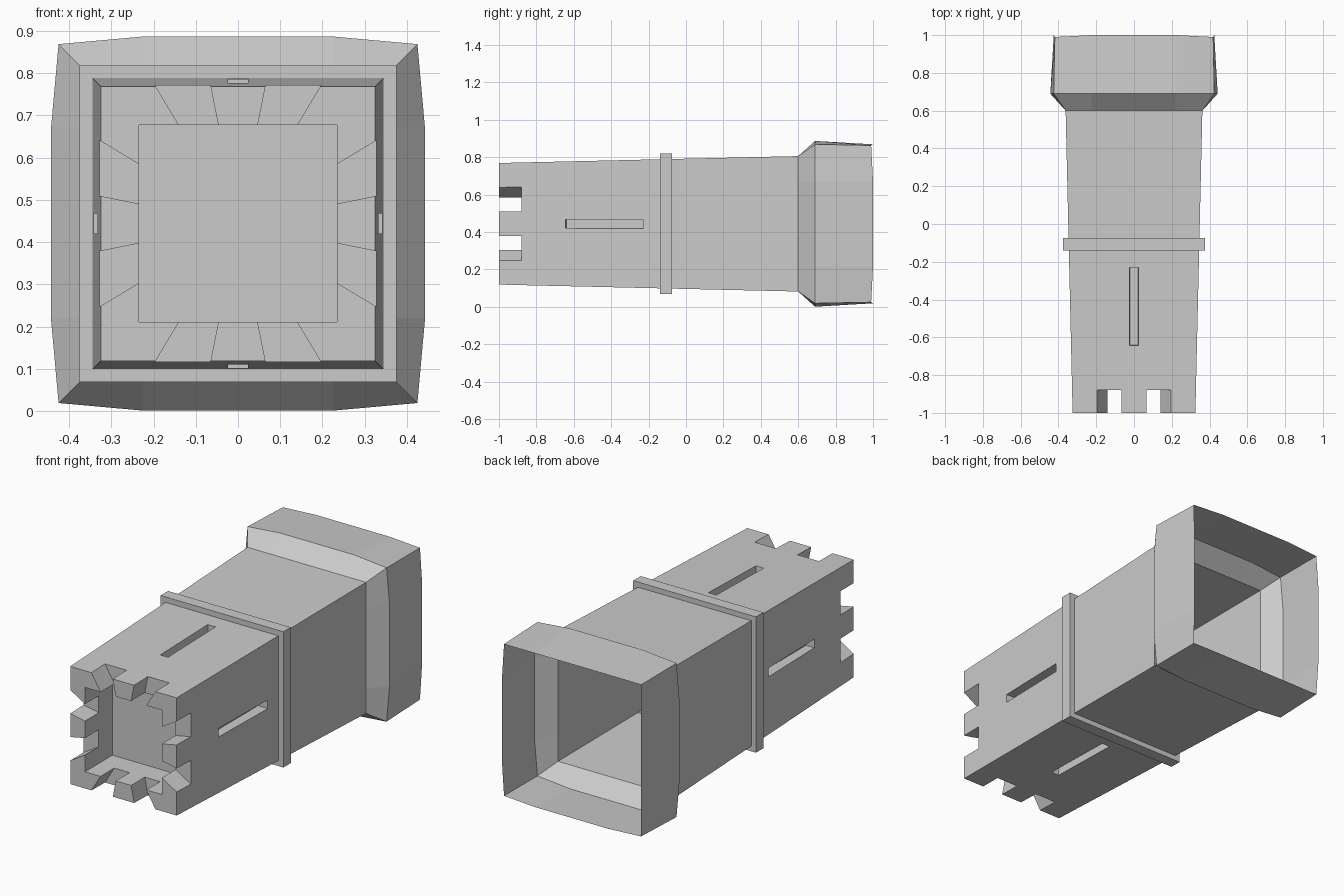
import bpy, bmesh, math
from mathutils import Matrix, Vector

if "Cube" in bpy.data.objects:
    bpy.data.objects.remove(bpy.data.objects["Cube"])

CZ = 0.444  # height of the tube axis


def make_object(name, bm):
    bmesh.ops.recalc_face_normals(bm, faces=bm.faces)
    me = bpy.data.meshes.new(name)
    bm.to_mesh(me)
    bm.free()
    ob = bpy.data.objects.new(name, me)
    bpy.context.collection.objects.link(ob)
    return ob


def section(bm, y, corner, mid, s=0.225, y_corner=None):
    """Twelve-sided square section: corners plus two slightly bulged points per side."""
    yc = y if y_corner is None else y_corner
    ring = []
    for k in range(4):
        rot = Matrix.Rotation(k * math.pi / 2, 3, 'Y')
        for x, z, yy in ((-corner, corner, yc), (-s, mid, y), (s, mid, y)):
            ring.append(bm.verts.new(rot @ Vector((x, yy, z)) + Vector((0, 0, CZ))))
    return ring


def prism(bm, bottom, top, rot):
    """Six-sided block from two four-point loops, turned about the tube axis."""
    a, b = [[bm.verts.new(rot @ Vector(p) + Vector((0, 0, CZ))) for p in loop]
            for loop in (bottom, top)]
    bm.faces.new(a)
    bm.faces.new(b[::-1])
    for i in range(4):
        j = (i + 1) % 4
        bm.faces.new((a[i], b[i], b[j], a[j]))


def rect(x0, x1, y0, y1, z):
    return [(x0, y0, z), (x1, y0, z), (x1, y1, z), (x0, y1, z)]


def cut(ob, cutter):
    mod = ob.modifiers.new("cut", 'BOOLEAN')
    mod.operation = 'DIFFERENCE'
    mod.solver = 'EXACT'
    mod.object = cutter
    bpy.context.view_layer.objects.active = ob
    bpy.ops.object.modifier_apply(modifier=mod.name)
    bpy.data.objects.remove(cutter, do_unlink=True)


# Tapered tube with flared rear socket
bm = bmesh.new()
rings = [
    section(bm, -1.0, 0.325, 0.325),
    section(bm, 0.60, 0.362, 0.362),
    section(bm, 0.69, 0.425, 0.443),
    section(bm, 1.0, 0.419, 0.425, y_corner=0.99),
]
bm.faces.new(rings[0])
for a, b in zip(rings, rings[1:]):
    for i in range(12):
        j = (i + 1) % 12
        bm.faces.new((a[i], a[j], b[j], b[i]))
hub = bm.verts.new((0, 1.0, CZ))
for i in range(12):
    bm.faces.new((rings[-1][i], rings[-1][(i + 1) % 12], hub))
tube = make_object("socket_tube", bm)

# Square recess in the front end
bm = bmesh.new()
prism(bm, rect(-0.235, 0.235, -1.1, -0.76, -0.233),
      rect(-0.235, 0.235, -1.1, -0.76, 0.233), Matrix.Identity(3))
cut(tube, make_object("recess_cutter", bm))

# Radial end notches and long shallow slots on all four sides
bm = bmesh.new()
for k in range(4):
    rot = Matrix.Rotation(k * math.pi / 2, 3, 'Y')
    for side in (-1, 1):
        lo, hi = 0.21, 0.37
        prism(bm, rect(side * 0.2 * lo, side * 0.6 * lo, -1.1, -0.88, lo),
              rect(side * 0.2 * hi, side * 0.6 * hi, -1.1, -0.88, hi), rot)
    prism(bm, rect(-0.022, 0.022, -0.64, -0.23, 0.285),
          rect(-0.026, 0.026, -0.65, -0.23, 0.40), rot)
cut(tube, make_object("notch_cutter", bm))

# Open the rear end, leaving a thin shell
bm = bmesh.new()
bm.from_mesh(tube.data)
bmesh.ops.delete(bm, geom=[f for f in bm.faces if all(v.co.y > 0.985 for v in f.verts)],
                 context='FACES')
bm.to_mesh(tube.data)
bm.free()

# Square collar around the middle
bm = bmesh.new()
loops = []
for y, h in ((-0.14, 0.342), (-0.14, 0.375), (-0.075, 0.375), (-0.075, 0.345)):
    loops.append([bm.verts.new((x * h, y, CZ + z * h))
                  for x, z in ((-1, -1), (1, -1), (1, 1), (-1, 1))])
for a, b in zip(loops, loops[1:]):
    for i in range(4):
        j = (i + 1) % 4
        bm.faces.new((a[i], a[j], b[j], b[i]))
make_object("collar", bm)
